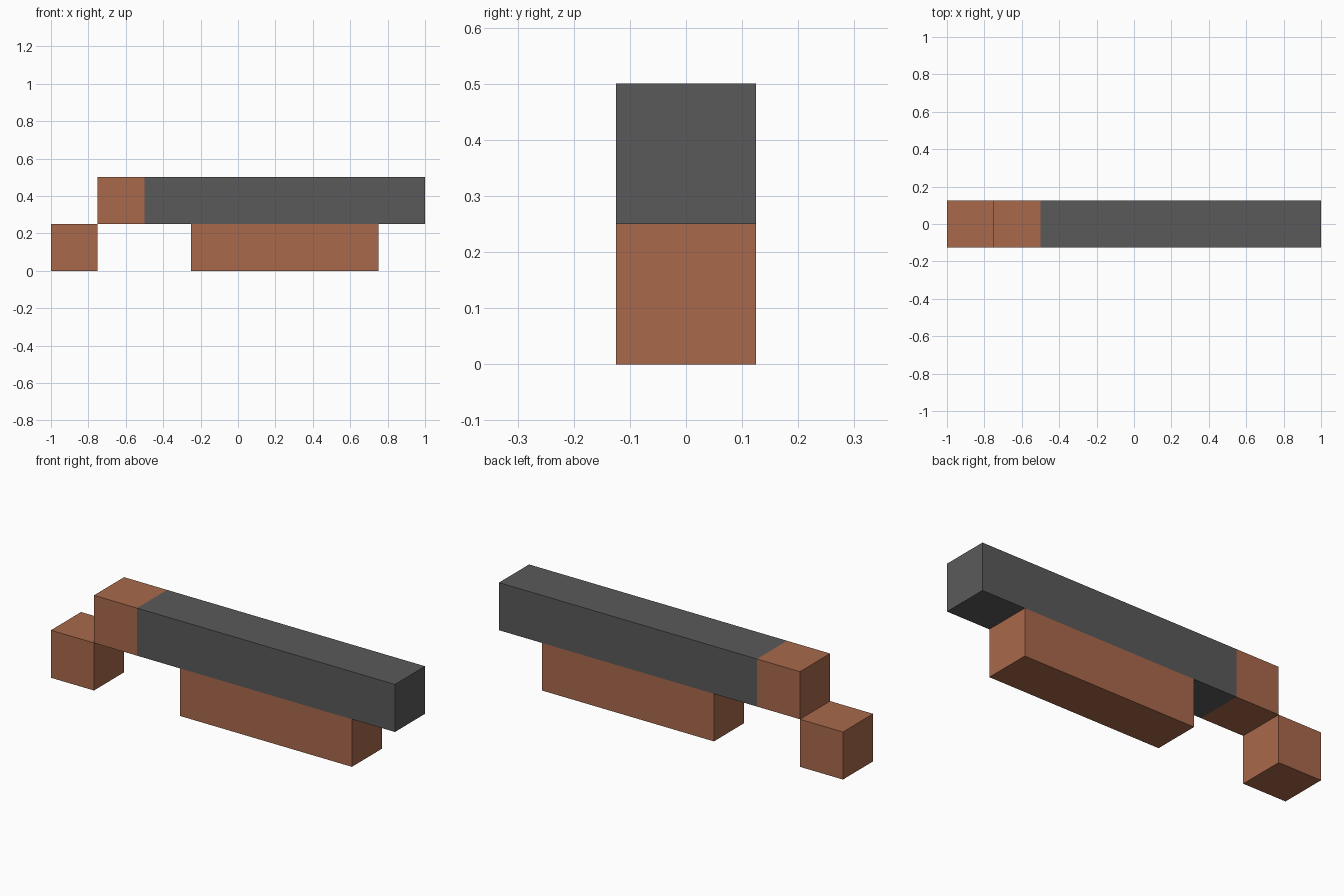
import bpy

if "Cube" in bpy.data.objects:
    bpy.data.objects.remove(bpy.data.objects["Cube"])

S = 0.25  # block size


def material(name, rgb):
    m = bpy.data.materials.new(name)
    m.diffuse_color = (*rgb, 1.0)
    m.use_nodes = True
    m.node_tree.nodes["Principled BSDF"].inputs["Base Color"].default_value = m.diffuse_color
    return m


brown = material("brown wood", (0.397, 0.141, 0.070))
grey = material("dark grey metal", (0.102, 0.102, 0.102))


def box(name, x0, x1, z0, mat):
    """Square bar one block thick, running along x."""
    bpy.ops.mesh.primitive_cube_add(size=1, location=((x0 + x1) / 2, 0, z0 + S / 2))
    ob = bpy.context.object
    ob.name = name
    ob.scale = (x1 - x0, S, S)
    bpy.ops.object.transform_apply(location=False, rotation=False, scale=True)
    ob.data.materials.append(mat)


# Stepped rear end
box("rear_stock", -1.0, -0.75, 0, brown)
box("stock_neck", -0.75, -0.5, S, brown)
# Long upper bar and the grip under it
box("barrel", -0.5, 1.0, S, grey)
box("lower_grip", -0.25, 0.75, 0, brown)
